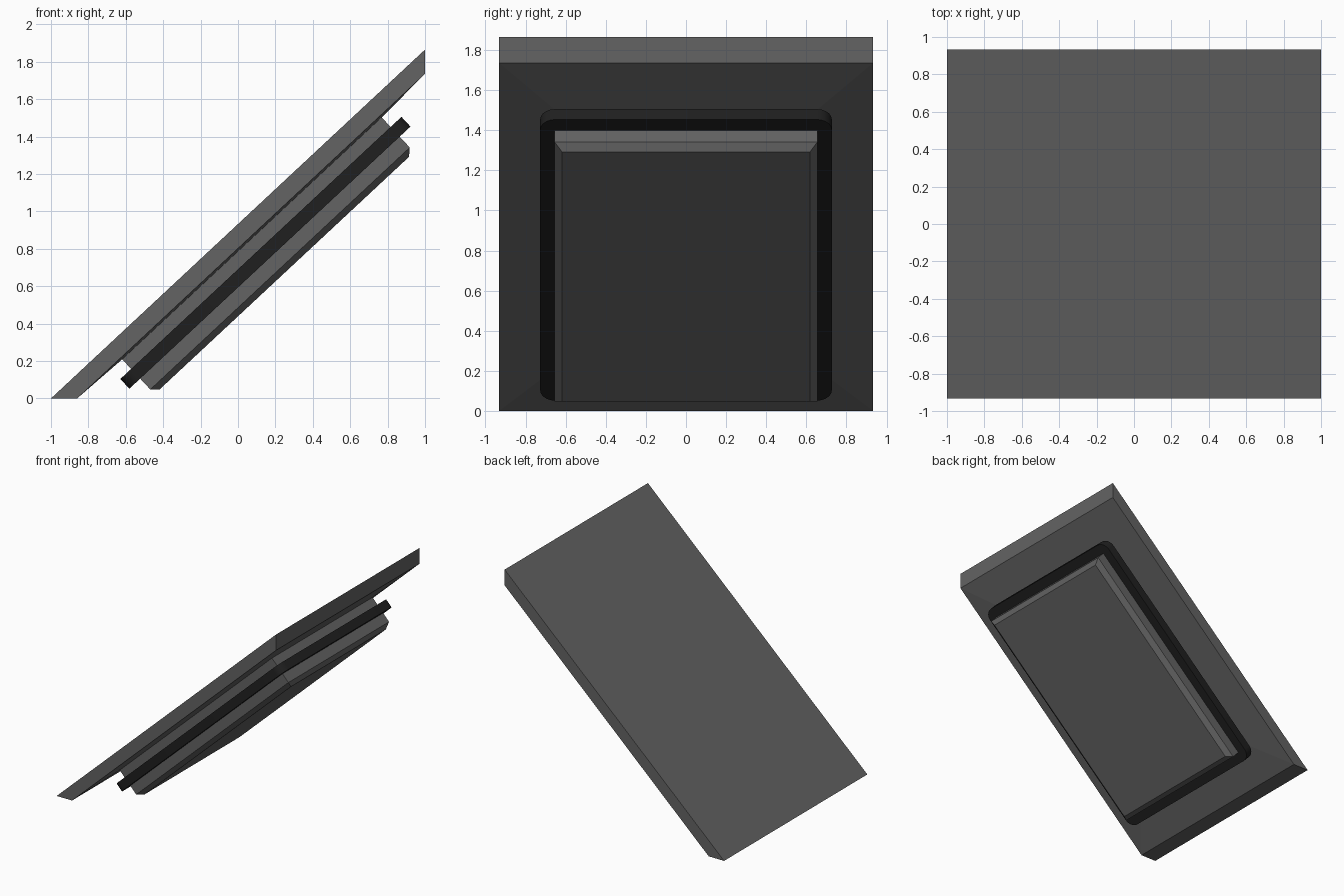
import bpy, bmesh, math
from mathutils import Vector

if "Cube" in bpy.data.objects:
    bpy.data.objects.remove(bpy.data.objects["Cube"])

ANG = math.atan2(1.865, 2.0)
C, S = math.cos(ANG), math.sin(ANG)


def slope(u, y, n):
    """u = distance up the slope, n = depth below the top surface."""
    return Vector((-1 + u * C + n * S, y, u * S - n * C))


def material(name, v):
    m = bpy.data.materials.new(name)
    m.diffuse_color = (v, v, v, 1)
    m.use_nodes = True
    m.node_tree.nodes["Principled BSDF"].inputs["Base Color"].default_value = m.diffuse_color
    return m


grey = material("grey", 0.125)
black = material("rubber black", 0.014)


def rect(u0, u1, hy, n):
    return [slope(u0, -hy, n), slope(u1, -hy, n), slope(u1, hy, n), slope(u0, hy, n)]


def rounded(u0, u1, hy, n, r, steps=5):
    pts = []
    for cu, cy, a0 in ((u1 - r, hy - r, 0), (u0 + r, hy - r, 90),
                       (u0 + r, -hy + r, 180), (u1 - r, -hy + r, 270)):
        for i in range(steps + 1):
            a = math.radians(a0 + 90 * i / steps)
            pts.append(slope(cu + r * math.cos(a), cy + r * math.sin(a), n))
    return pts


def loft(name, loops, mat):
    """Skin a stack of matching loops and cap both ends."""
    bm = bmesh.new()
    rings = [[bm.verts.new(p) for p in loop] for loop in loops]
    for a, b in zip(rings, rings[1:]):
        for i in range(len(a)):
            j = (i + 1) % len(a)
            bm.faces.new((a[i], a[j], b[j], b[i]))
    bm.faces.new(rings[0])
    bm.faces.new(rings[-1])
    bmesh.ops.recalc_face_normals(bm, faces=bm.faces)
    me = bpy.data.meshes.new(name)
    bm.to_mesh(me)
    bm.free()
    me.materials.append(mat)
    ob = bpy.data.objects.new(name, me)
    bpy.context.collection.objects.link(ob)
    return ob


# Sloping plate: level cut at the foot, plumb cut at the top, underside slightly raised
W = 0.9325
def plate_rect(x0, z0, x1, z1):
    return [Vector(p) for p in ((x0, -W, z0), (x1, -W, z1), (x1, W, z1), (x0, W, z0))]

U0, U1, HY = 0.421, 2.318, 0.655
loft("sloping_plate", [plate_rect(-1, 0, 1, 1.865),
                       plate_rect(-0.86, 0, 1, 1.735),
                       rect(U0, U1, HY, 0.107)], grey)

# Inner block with chamfered lower edge
loft("inner_block", [rect(U0, U1, HY, 0.09), rect(U0, U1, HY, 0.327),
                     rect(U0 + 0.037, U1 - 0.037, HY - 0.037, 0.361)], grey)

# Rubber gasket around the block
gasket = loft("gasket", [rounded(0.342, 2.397, 0.727, n, 0.075) for n in (0.177, 0.248)], black)
bpy.context.view_layer.objects.active = gasket
gasket.select_set(True)
bpy.ops.object.shade_smooth_by_angle(angle=math.radians(30))
